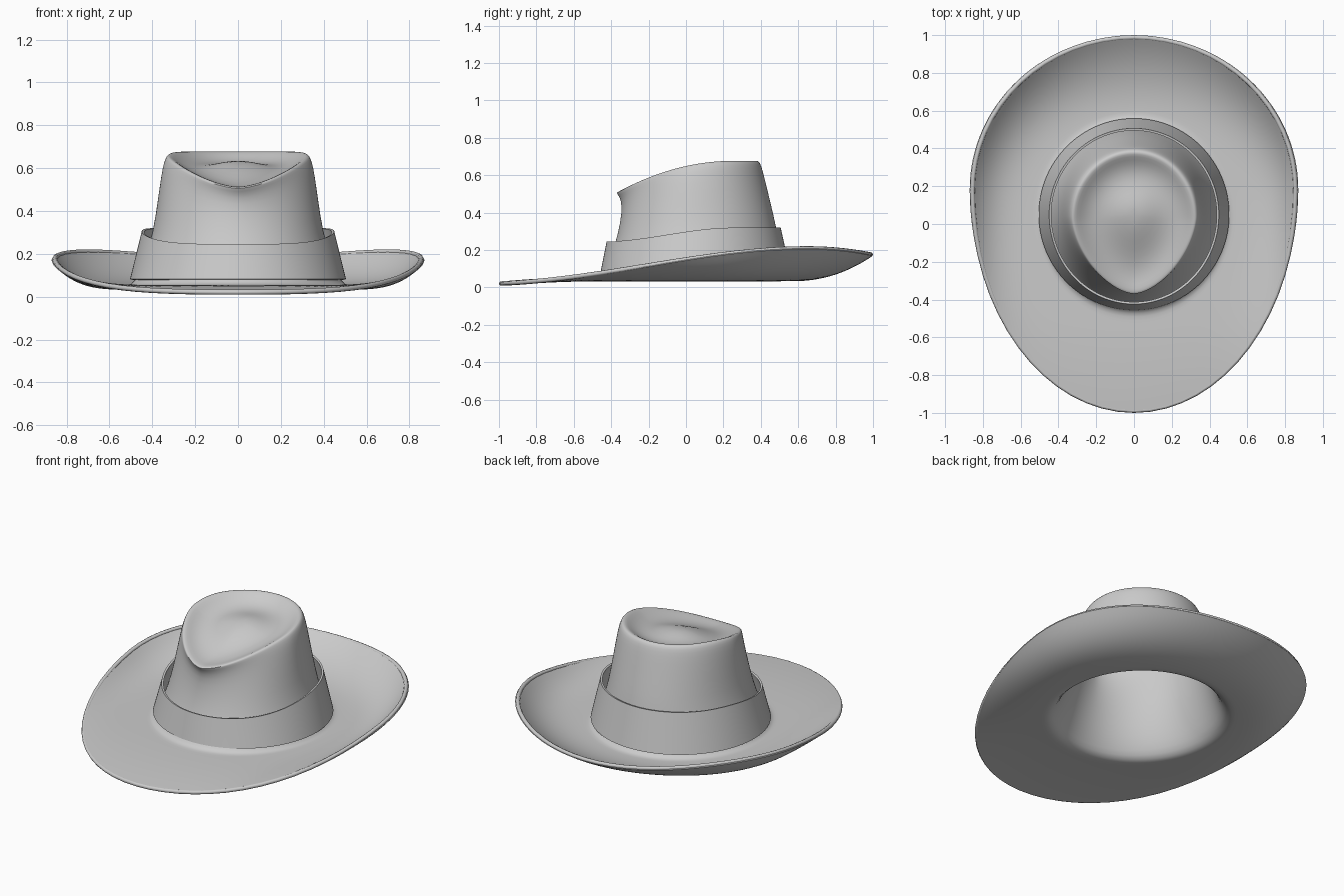
import bpy, bmesh
from math import sin, cos, pi, copysign

cube = bpy.data.objects.get("Cube")
if cube:
    bpy.data.objects.remove(cube, do_unlink=True)

SEGMENTS = 64

felt = bpy.data.materials.new("grey felt")
felt.use_nodes = True
felt.diffuse_color = (0.6, 0.6, 0.6, 1)
bsdf = felt.node_tree.nodes["Principled BSDF"]
bsdf.inputs["Base Color"].default_value = felt.diffuse_color
bsdf.inputs["Roughness"].default_value = 0.8


def smoothstep(lo, hi, v):
    t = min(max((v - lo) / (hi - lo), 0), 1)
    return t * t * (3 - 2 * t)


def oval(half_width, front, back, centre, pinch=1.0):
    """Egg-shaped outline; pinch above 1 draws the front to a point."""
    points = []
    for i in range(SEGMENTS):
        c, s = cos(2 * pi * i / SEGMENTS), sin(2 * pi * i / SEGMENTS)
        if s < 0:
            x = half_width * copysign(abs(c) ** pinch, c)
            y = centre + (front - centre) * abs(s) ** pinch
        else:
            x, y = half_width * c, centre + (back - centre) * s
        points.append((x, y))
    return points


def rim_height(y):
    return 0.68 - 0.442 * min(y - 0.25, 0) ** 2


def edge_height(y):
    droop = 0.035 * (max(y - 0.65, 0) / 0.35) ** 2
    return 0.03 + 0.19 * smoothstep(-1.1, 0.65, y) - droop


def finish(obj):
    obj.data.materials.append(felt)
    bpy.ops.object.select_all(action='DESELECT')
    obj.select_set(True)
    bpy.context.view_layer.objects.active = obj
    bpy.ops.object.convert(target='MESH')
    bpy.ops.object.shade_smooth_by_angle(angle=0.8)


def loft(name, rings, thickness, cap=False):
    """Skin a list of rings, smooth the skin and thicken it inwards."""
    bm = bmesh.new()
    loops = [[bm.verts.new(p) for p in ring] for ring in rings]
    for low, high in zip(loops, loops[1:]):
        for i in range(SEGMENTS):
            j = (i + 1) % SEGMENTS
            bm.faces.new((low[i], low[j], high[j], high[i]))
    if cap:
        bm.faces.new(loops[-1])
    mesh = bpy.data.meshes.new(name)
    bm.to_mesh(mesh)
    bm.free()
    obj = bpy.data.objects.new(name, mesh)
    bpy.context.collection.objects.link(obj)
    sub = obj.modifiers.new("smooth", 'SUBSURF')
    sub.levels = sub.render_levels = 1
    solid = obj.modifiers.new("thickness", 'SOLIDIFY')
    solid.thickness = thickness
    solid.offset = -1
    finish(obj)
    return obj


# Brim: blends from the curled edge down to the crown base
BASE_Z = 0.055
edge = oval(0.855, -0.988, 0.988, 0.18)
base = oval(0.5, -0.47, 0.56, 0.05)
rings = []
for step in range(12, 0, -1):
    s = step / 12
    ring = []
    for (ex, ey), (bx, by) in zip(edge, base):
        curl = 2.2 + 1.3 * (ex / 0.855) ** 2
        z = BASE_Z + (edge_height(ey) - BASE_Z) * s ** curl
        ring.append((bx + (ex - bx) * s, by + (ey - by) * s, z))
    rings.append(ring)
edge_ring = rings[0]

# Crown wall: height fraction, half width, front, back, pinch
rim = oval(0.325, -0.372, 0.38, 0.03, 1.22)
for f, width, front, back, pinch in (
        (0.0, 0.5, -0.47, 0.56, 1.0),
        (0.06, 0.47, -0.45, 0.53, 1.0),
        (0.2, 0.435, -0.41, 0.505, 1.0),
        (0.42, 0.395, -0.375, 0.485, 1.0),
        (0.65, 0.375, -0.35, 0.45, 1.05),
        (0.85, 0.358, -0.342, 0.42, 1.12),
        (0.94, 0.347, -0.355, 0.405, 1.18),
        (0.985, 0.336, -0.37, 0.394, 1.21)):
    wall = oval(width, front, back, 0.04, pinch)
    rings.append([(x, y, BASE_Z + (rim_height(ry) - BASE_Z) * f)
                  for (x, y), (_, ry) in zip(wall, rim)])

# Crown top: rim, sunken dent and the soft bump in its middle
for scale, depth in ((1, 0), (0.94, 0.008), (0.82, 0.038), (0.65, 0.06),
                     (0.45, 0.058), (0.25, 0.04), (0.08, 0.032)):
    ring = []
    for x, y in rim:
        y = 0.05 + (y - 0.05) * scale
        ring.append((x * scale, y, rim_height(y) - depth))
    rings.append(ring)
loft("brim_and_crown", rings, 0.022, cap=True)

# Hat band: a loose sloping collar, higher at the back
band = []
for f in (0, 0.04, 0.35, 0.65, 0.96, 1):
    outline = oval(0.505 - 0.055 * f, -0.458 + 0.033 * f, 0.56 - 0.053 * f, 0.05)
    band.append([(x, y, 0.082 + f * (0.163 + 0.075 * smoothstep(-0.45, 0.25, y)))
                 for x, y in outline])
loft("hat_band", band, 0.012)

# Rolled binding along the brim edge
curve = bpy.data.curves.new("brim_binding", 'CURVE')
curve.dimensions = '3D'
curve.bevel_depth = 0.012
curve.bevel_resolution = 2
spline = curve.splines.new('POLY')
spline.points.add(SEGMENTS - 1)
for point, (x, y, z) in zip(spline.points, edge_ring):
    point.co = (x, y, z - 0.011, 1)
spline.use_cyclic_u = True
binding = bpy.data.objects.new("brim_binding", curve)
bpy.context.collection.objects.link(binding)
finish(binding)
